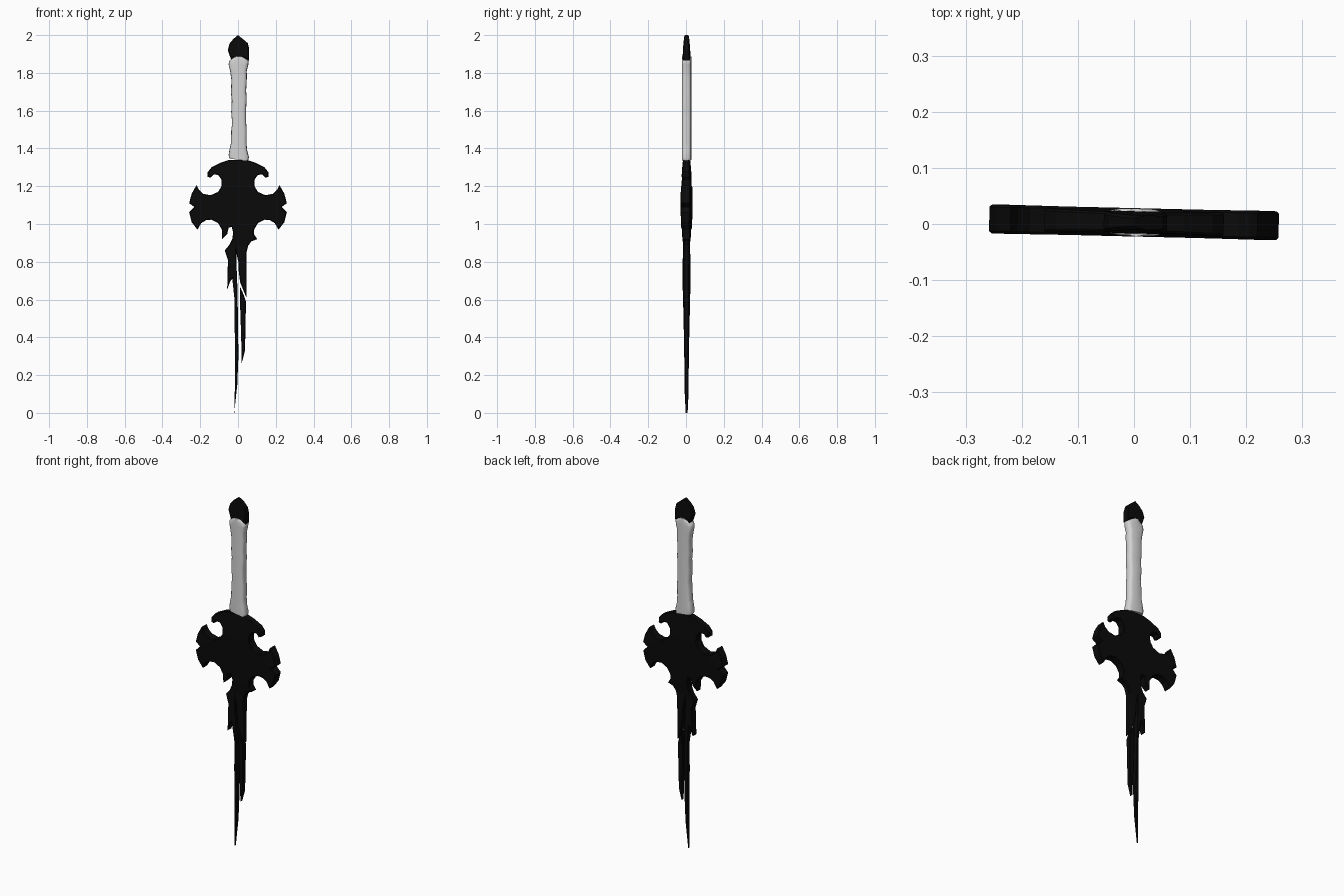
import bpy, bmesh, math
from mathutils import Vector

cube = bpy.data.objects.get("Cube")
if cube:
    bpy.data.objects.remove(cube, do_unlink=True)


def make_material(name, value):
    mat = bpy.data.materials.new(name)
    mat.use_nodes = True
    colour = (value, value, value, 1)
    mat.diffuse_color = colour
    mat.node_tree.nodes["Principled BSDF"].inputs["Base Color"].default_value = colour
    return mat


black = make_material("black metal", 0.003)
pale = make_material("pale grip wrap", 0.65)


def interpolate(stops, z):
    """Piecewise linear lookup in a list of rising (z, value) stops."""
    for (z0, v0), (z1, v1) in zip(stops, stops[1:]):
        if z <= z1:
            return v0 + (v1 - v0) * max(0, z - z0) / (z1 - z0)
    return stops[-1][1]


def add_object(name, bm, mat):
    bmesh.ops.recalc_face_normals(bm, faces=bm.faces)
    mesh = bpy.data.meshes.new(name)
    bm.to_mesh(mesh)
    bm.free()
    mesh.materials.append(mat)
    obj = bpy.data.objects.new(name, mesh)
    bpy.context.collection.objects.link(obj)
    # the whole weapon is turned very slightly off the x axis
    obj.rotation_euler.z = -0.024
    obj.location.y = 0.003
    return obj


def add_plate(name, outline, half_depth, bevel, mat):
    """Flat part cut to an outline, with depth varying by height and chamfered rims."""
    bm = bmesh.new()
    face = bm.faces.new([bm.verts.new((x, -1, z)) for x, z in outline])
    made = bmesh.ops.extrude_face_region(bm, geom=[face])["geom"]
    for v in made:
        if isinstance(v, bmesh.types.BMVert):
            v.co.y = 1
    for v in bm.verts:
        v.co.y *= interpolate(half_depth, v.co.z)
    rims = [e for e in bm.edges if e.verts[0].co.y * e.verts[1].co.y > 0]
    bmesh.ops.bevel(bm, geom=rims, offset=bevel, segments=1,
                    affect='EDGES', clamp_overlap=True)
    bmesh.ops.triangulate(bm, faces=[f for f in bm.faces if len(f.verts) > 4])
    return add_object(name, bm, mat)


def add_loft(name, rings, half_depth, mat):
    """Rounded flat tube through (z, left, right, tilt) rings."""
    bm = bmesh.new()
    loops = []
    sides = 16
    for z, left, right, tilt in rings:
        loop = []
        for i in range(sides):
            a = math.tau * i / sides
            # squarish oval section
            c, s = (math.copysign(abs(f(a)) ** 0.55, f(a)) for f in (math.cos, math.sin))
            x = (left + right) / 2 + c * (right - left) / 2
            loop.append(bm.verts.new((x, s * half_depth, z + tilt * c)))
        loops.append(loop)
    for low, high in zip(loops, loops[1:]):
        for i in range(sides):
            j = (i + 1) % sides
            bm.faces.new((low[i], low[j], high[j], high[i]))
    bm.faces.new(loops[0])
    bm.faces.new(loops[-1])
    return add_object(name, bm, mat)


# Guard rim, one side from the top collar round to the lower bay
guard_rim = [
    (.045, 1.34), (.09, 1.325), (.14, 1.3), (.16, 1.275), (.16, 1.25), (.145, 1.245),
    (.13, 1.262), (.105, 1.26), (.087, 1.235), (.087, 1.2), (.105, 1.17), (.145, 1.152),
    (.185, 1.16), (.207, 1.18), (.22, 1.205), (.245, 1.16), (.258, 1.11), (.23, 1.09),
    (.258, 1.062), (.245, 1.01), (.215, .97), (.195, 1.005), (.17, 1.02), (.14, 1.023),
    (.105, 1.005), (.085, .97)]

# Right side of the split upper blade, up to the top of the crack
blade_right = [
    (.085, .945), (.102, .92), (.07, .908), (.054, .885), (.045, .85), (.045, .61),
    (.028, .65), (.012, .69), (.004, .75), (.002, .8), (-.008, .845)]

# Long left shard, then the broken left shoulder
blade_left = [
    (-.007, .75), (-.003, .65), (.002, .3), (-.004, .15), (-.02, 0), (-.016, .15),
    (-.017, .45), (-.018, .6), (-.03, .71), (-.04, .7), (-.057, .655), (-.053, .81),
    (-.07, .86), (-.045, .89), (-.03, .92), (-.025, .955), (-.033, .985), (-.05, .98),
    (-.058, .945), (-.085, .92)]

depth_by_height = [
    (0, .009), (.2, .011), (.6, .014), (.66, .021), (.8, .02), (.87, .016), (.95, .022),
    (1.08, .026), (1.2, .025), (1.28, .021), (1.34, .018)]

mirrored_rim = [(-x, z) for x, z in reversed(guard_rim)]
add_plate("guard_and_blade", guard_rim + blade_right + blade_left + mirrored_rim,
          depth_by_height, .004, black)

# Loose lower shard beside the long one
add_plate("lower_blade_shard",
          [(.012, .665), (.03, .625), (.042, .59), (.037, .33), (.02, .265), (.017, .4), (.011, .58)],
          depth_by_height, .003, black)

# Grip with uneven wrapped ridges
grip_rings = [
    (1.34, -.045, .053, -.006), (1.36, -.05, .058, -.006), (1.4, -.042, .048, -.008),
    (1.43, -.037, .045, 0), (1.5, -.036, .046, .006), (1.54, -.031, .042, .006),
    (1.6, -.036, .043, .008), (1.66, -.033, .046, .006), (1.7, -.037, .043, .006),
    (1.77, -.035, .047, .006), (1.81, -.042, .046, 0), (1.845, -.05, .055, 0),
    (1.865, -.046, .056, 0), (1.88, -.026, .034, 0), (1.888, -.01, .018, 0)]
grip = add_loft("grip", grip_rings, .025, pale)
for poly in grip.data.polygons:
    poly.use_smooth = True
bpy.context.view_layer.objects.active = grip
grip.select_set(True)
bpy.ops.object.shade_smooth_by_angle(angle=math.radians(50))
grip.select_set(False)

# Faceted pommel rising from the grip, arched over its end
add_plate("pommel",
          [(0, 2), (.025, 1.98), (.052, 1.957), (.059, 1.925), (.057, 1.865), (.03, 1.882),
           (.004, 1.885), (-.02, 1.88), (-.036, 1.87), (-.054, 1.92), (-.045, 1.955), (-.024, 1.98)],
          [(1.86, .021), (1.93, .018), (2, .012)], .005, black)
